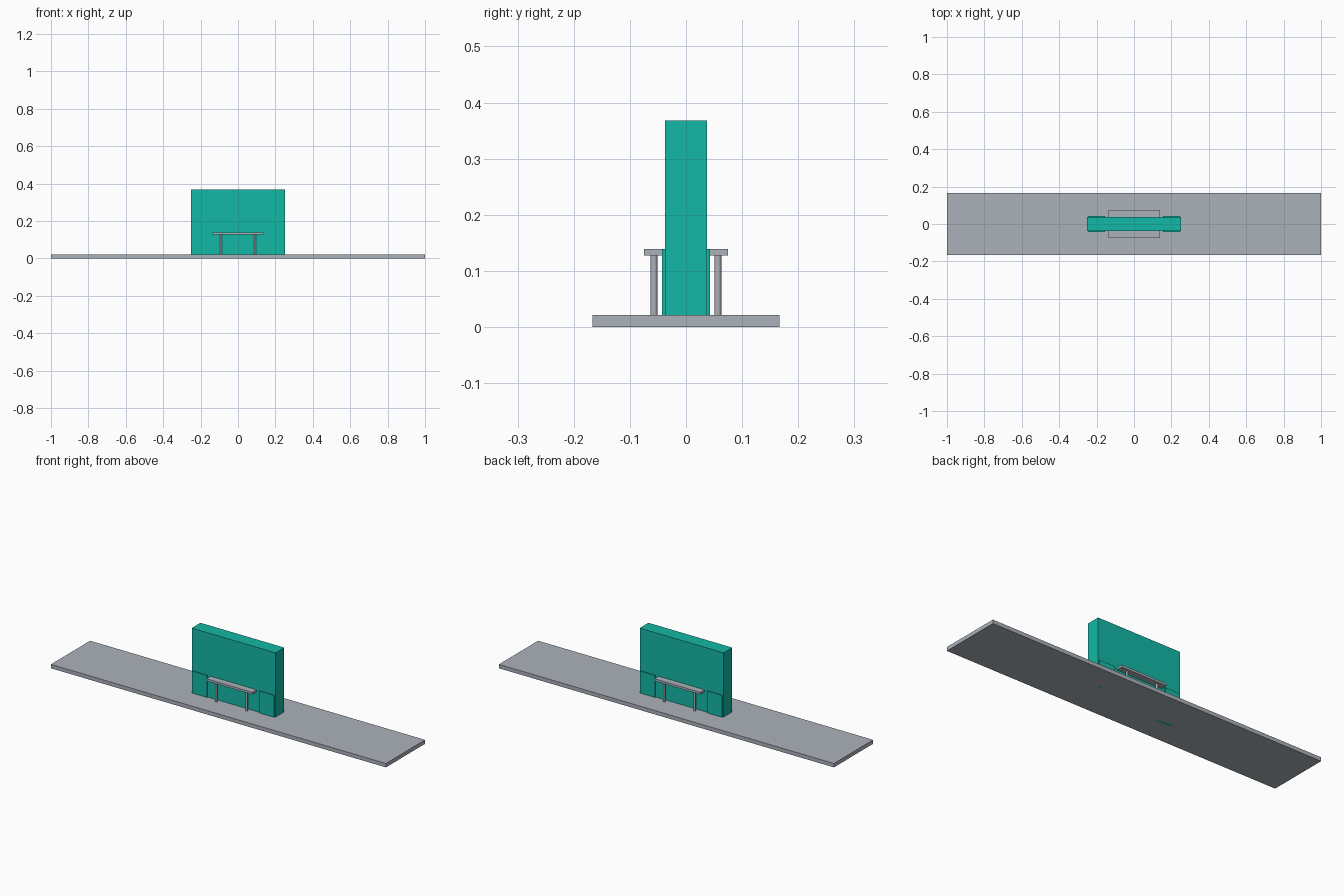
import bpy

if "Cube" in bpy.data.objects:
    bpy.data.objects.remove(bpy.data.objects["Cube"])


def material(name, srgb):
    m = bpy.data.materials.new(name)
    lin = [((c / 255 + 0.055) / 1.055) ** 2.4 for c in srgb]
    m.diffuse_color = (*lin, 1)
    m.use_nodes = True
    m.node_tree.nodes["Principled BSDF"].inputs["Base Color"].default_value = m.diffuse_color
    return m


GREY = material("light grey", (172, 178, 187))
TEAL = material("teal", (20, 184, 166))


def box(name, x, y, z, mat):
    """Box from (min, max) ranges on each axis."""
    bpy.ops.mesh.primitive_cube_add(size=1, location=[sum(r) / 2 for r in (x, y, z)])
    ob = bpy.context.object
    ob.name = name
    ob.scale = [r[1] - r[0] for r in (x, y, z)]
    bpy.ops.object.transform_apply(location=False, rotation=False, scale=True)
    ob.data.materials.append(mat)
    return ob


# Platform slab and central wall
box("platform", (-1, 1), (-0.167, 0.167), (0, 0.021), GREY)
box("wall", (-0.25, 0.25), (-0.037, 0.037), (0, 0.368), TEAL)

for sy, face in ((-1, "front"), (1, "back")):
    # Thin raised panels near both ends of the wall
    for sx, side in ((-1, "left"), (1, "right")):
        box(f"{face}_{side}_panel", (sx * 0.2 - 0.045, sx * 0.2 + 0.045),
            (sy * 0.040 - 0.003, sy * 0.040 + 0.003), (0.021, 0.139), TEAL)
        # Round bench leg
        bpy.ops.mesh.primitive_cylinder_add(vertices=16, radius=0.006, depth=0.108,
                                            location=(sx * 0.091, sy * 0.057, 0.074))
        leg = bpy.context.object
        leg.name = f"{face}_{side}_bench_leg"
        leg.data.materials.append(GREY)
        bpy.ops.object.shade_smooth_by_angle()
    # Bench seat
    box(f"{face}_bench_seat", (-0.137, 0.137),
        (sy * 0.0565 - 0.018, sy * 0.0565 + 0.018), (0.127, 0.139), GREY)
